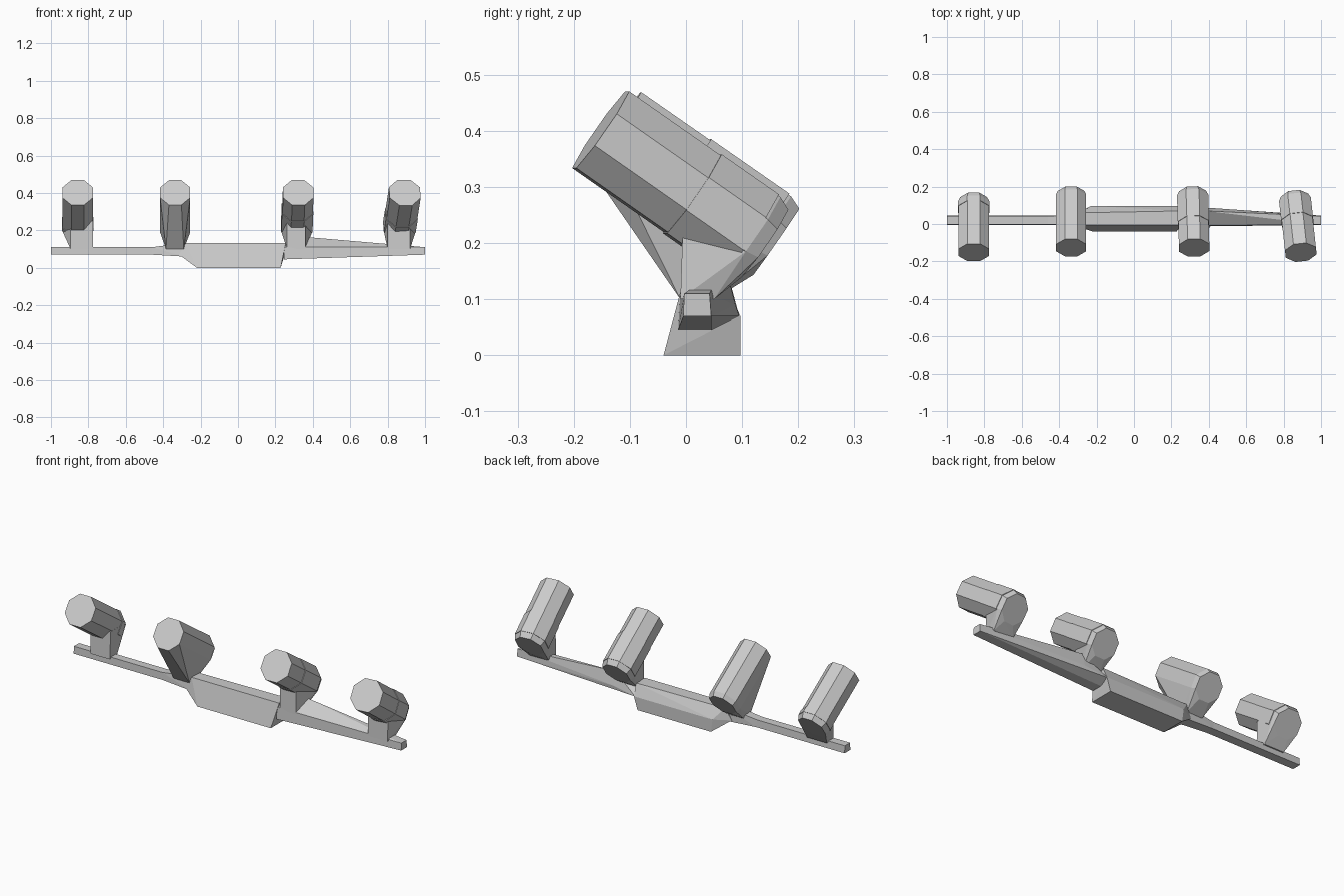
import bpy, bmesh
from math import sin, cos, pi
from mathutils import Vector, Matrix

if "Cube" in bpy.data.objects:
    bpy.data.objects.remove(bpy.data.objects["Cube"])


def hull(name, points):
    """Flat-faced convex solid around a few points."""
    bm = bmesh.new()
    for p in points:
        bm.verts.new(p)
    res = bmesh.ops.convex_hull(bm, input=bm.verts[:])
    loose = {g for g in res["geom_interior"] + res["geom_unused"]
             if isinstance(g, bmesh.types.BMVert)}
    bmesh.ops.delete(bm, geom=list(loose), context='VERTS')
    bmesh.ops.dissolve_limit(bm, angle_limit=0.02, verts=bm.verts[:], edges=bm.edges[:])
    bmesh.ops.recalc_face_normals(bm, faces=bm.faces[:])
    me = bpy.data.meshes.new(name)
    bm.to_mesh(me)
    bm.free()
    ob = bpy.data.objects.new(name, me)
    bpy.context.collection.objects.link(ob)
    return ob


def section(x, profile):
    return [(x, y, z) for y, z in profile]


# lamp axis points back and down
AXIS = Vector((0, 0.82, -0.57)).normalized()
UP = Vector((0, 0.57, 0.82)).normalized()


def ring(front, yaw, t, r):
    """Octagonal lamp cross-section at distance t behind the front face."""
    rot = Matrix.Rotation(yaw, 3, 'Z')
    pts = []
    for i in range(8):
        a = pi / 8 + i * pi / 4
        off = AXIS * t + Vector((1, 0, 0)) * r * cos(a) + UP * r * sin(a)
        pts.append(front + rot @ off)
    return pts


def lamp(label, x, y, length, r, yaw, split, base):
    front = Vector((x, y, 0.402))
    tail = ring(front, yaw, length - 0.025, r) + ring(front, yaw, length, r * 0.88)
    foot = [(bx, by, 0.1) for bx in base for by in (-0.01, 0.05)]
    if split is None:
        # head and bracket fused into one solid
        hull("lamp_" + label, ring(front, yaw, 0, r) + tail + foot)
        return
    hull("lamp_" + label, ring(front, yaw, 0, r) + tail)
    # slightly wider rear sleeve
    hull("lamp_sleeve_" + label,
         ring(front, yaw, split, r * 1.03) + ring(front, yaw, length - 0.03, r * 1.03))
    # bracket flaring from the rail up to the rear of the lamp
    neck = [(bx, -0.005, 0.25) for bx in base]
    hull("bracket_" + label, foot + neck + tail)


lamp("outer_left", -0.857, -0.152, 0.34, 0.088, 0.0, 0.28, (-0.895, -0.775))
lamp("inner_left", -0.336, -0.127, 0.35, 0.087, 0.0, None, (-0.385, -0.29))
lamp("inner_right", 0.322, -0.127, 0.35, 0.088, 0.03, 0.15, (0.262, 0.36))
lamp("outer_right", 0.892, -0.152, 0.355, 0.09, 0.11, 0.20, (0.80, 0.92))

# rail
bar = [(-0.005, 0.07), (0.045, 0.07), (0.042, 0.11), (-0.003, 0.11)]
hull("rail", section(-1, bar) + section(-0.25, bar))
hull("rail_left_rise", section(-0.46, bar) + section(-0.29, [
    (-0.01, 0.06), (0.05, 0.06), (0.05, 0.132), (0, 0.132)]))

# central mounting box
hull("mounting_box",
     section(-0.22, [(-0.04, 0), (0.097, 0)]) +
     section(0.228, [(-0.04, 0), (0.097, 0)]) +
     section(-0.315, [(-0.01, 0.07), (0.05, 0.07)]) +
     section(-0.23, [(0.097, 0.07)]) +
     section(0.25, [(0.097, 0.07)]) +
     section(-0.28, [(-0.005, 0.132), (0.06, 0.132)]) +
     section(0.255, [(-0.005, 0.132), (0.07, 0.132)]))

# tapering right arm
hull("right_arm",
     section(0.245, [(-0.014, 0.045), (0.045, 0.045), (0.095, 0.07),
                     (0.03, 0.132), (-0.01, 0.11)]) +
     section(0.38, [(0.088, 0.09), (0.07, 0.163)]) +
     section(0.80, [(0.055, 0.09), (0.042, 0.123)]) +
     section(1, bar))
